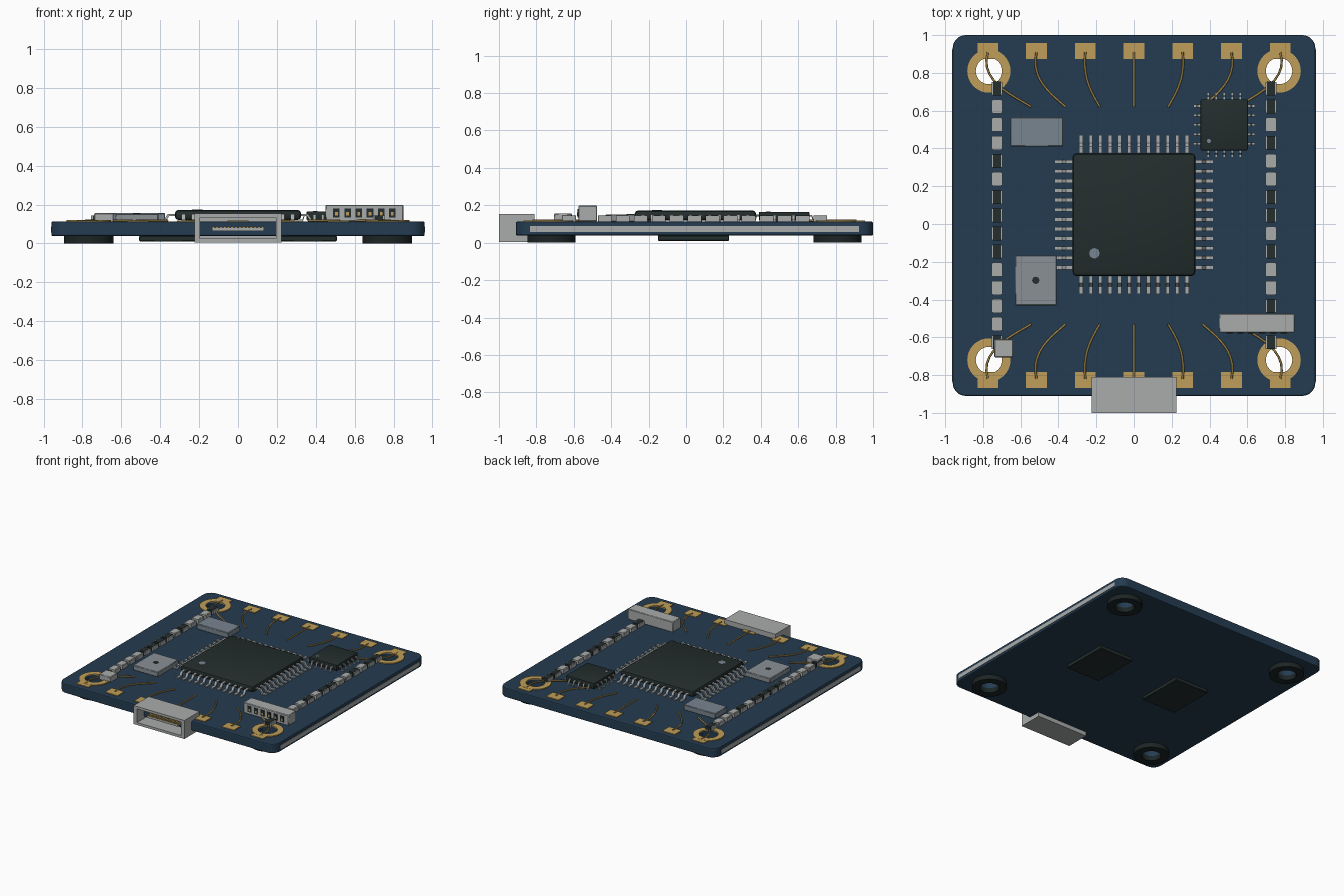
import bpy, bmesh, math
from mathutils import Matrix, Vector

cube = bpy.data.objects.get("Cube")
if cube:
    bpy.data.objects.remove(cube, do_unlink=True)


def material(name, r, g, b):
    m = bpy.data.materials.new(name)
    m.use_nodes = True
    m.diffuse_color = (r, g, b, 1)
    m.node_tree.nodes["Principled BSDF"].inputs["Base Color"].default_value = (r, g, b, 1)
    return m


NAVY = material("navy board", 0.018, 0.046, 0.083)
GOLD = material("gold", 0.52, 0.34, 0.10)
BRONZE = material("trace bronze", 0.38, 0.25, 0.07)
SILVER = material("light grey metal", 0.40, 0.41, 0.41)
SLATE = material("slate grey", 0.19, 0.235, 0.275)
STEEL = material("mid grey steel", 0.25, 0.28, 0.30)
BLACK = material("chip black", 0.017, 0.026, 0.026)
RUBBER = material("rubber black", 0.012, 0.018, 0.018)

CY = 0.045                 # middle of the board in y
BOTTOM, TOP = 0.038, 0.113
HOLES = [(sx * 0.768, CY + sy * 0.765) for sx in (-1, 1) for sy in (-1, 1)]


def make(name, bm, *mats, smooth=False):
    bmesh.ops.recalc_face_normals(bm, faces=bm.faces)
    me = bpy.data.meshes.new(name)
    bm.to_mesh(me)
    bm.free()
    for m in mats:
        me.materials.append(m)
    ob = bpy.data.objects.new(name, me)
    bpy.context.collection.objects.link(ob)
    if smooth:
        bpy.ops.object.select_all(action='DESELECT')
        ob.select_set(True)
        bpy.context.view_layer.objects.active = ob
        bpy.ops.object.shade_smooth_by_angle(angle=math.radians(40))
    return ob


def add_box(bm, centre, size, mat=0):
    mtx = Matrix.Translation(centre) @ Matrix.Diagonal((*size, 1))
    verts = bmesh.ops.create_cube(bm, size=1, matrix=mtx)["verts"]
    for f in {f for v in verts for f in v.link_faces}:
        f.material_index = mat


def box(name, centre, size, mat, bevel=0.0, segments=2):
    bm = bmesh.new()
    add_box(bm, centre, size)
    if bevel:
        bmesh.ops.bevel(bm, geom=bm.edges[:], offset=bevel, segments=segments,
                        profile=0.5, affect='EDGES')
    return make(name, bm, mat, smooth=bevel > 0)


def add_prism(bm, points, offset):
    """Extrude a closed outline of 3D points along an offset."""
    face = bm.faces.new([bm.verts.new(p) for p in points])
    ext = bmesh.ops.extrude_face_region(bm, geom=[face], use_keep_orig=True)["geom"]
    bmesh.ops.translate(bm, vec=offset, verts=[e for e in ext if isinstance(e, bmesh.types.BMVert)])


def ring(name, x, y, z0, z1, inner, outer, mat, n=40):
    bm = bmesh.new()
    loops = []
    for r, z in ((inner, z0), (outer, z0), (outer, z1), (inner, z1)):
        loops.append([bm.verts.new((x + r * math.cos(math.tau * i / n),
                                    y + r * math.sin(math.tau * i / n), z)) for i in range(n)])
    for a, b in zip(loops, loops[1:] + loops[:1]):
        for i in range(n):
            j = (i + 1) % n
            bm.faces.new((a[i], a[j], b[j], b[i]))
    return make(name, bm, mat, smooth=True)


def disc(name, x, y, z, r, mat, height=0.004):
    bm = bmesh.new()
    bmesh.ops.create_cone(bm, cap_ends=True, segments=24, radius1=r, radius2=r, depth=height,
                          matrix=Matrix.Translation((x, y, z)))
    return make(name, bm, mat, smooth=True)


# Board: rounded slab with softened rims and four drilled holes
bm = bmesh.new()
outline = []
for k, (sx, sy) in enumerate(((1, 1), (-1, 1), (-1, -1), (1, -1))):
    for s in range(9):
        a = math.pi / 2 * (k + s / 8)
        outline.append((sx * 0.89 + 0.07 * math.cos(a), CY + sy * 0.885 + 0.07 * math.sin(a), BOTTOM))
add_prism(bm, outline, (0, 0, TOP - BOTTOM))
bmesh.ops.recalc_face_normals(bm, faces=bm.faces)
rims = [e for e in bm.edges if abs(e.verts[0].co.z - e.verts[1].co.z) < 1e-5]
bmesh.ops.bevel(bm, geom=rims, offset=0.008, segments=2, profile=0.5, affect='EDGES')
board = make("board", bm, NAVY)
bm = bmesh.new()
for x, y in HOLES:
    bmesh.ops.create_cone(bm, cap_ends=True, segments=40, radius1=0.07, radius2=0.07, depth=0.4,
                          matrix=Matrix.Translation((x, y, 0.08)))
cutter = make("hole_cutter", bm, NAVY)
cutter.hide_render = True
mod = board.modifiers.new("holes", 'BOOLEAN')
mod.operation, mod.solver, mod.object = 'DIFFERENCE', 'EXACT', cutter
bpy.context.view_layer.update()
drilled = bpy.data.meshes.new_from_object(board.evaluated_get(bpy.context.evaluated_depsgraph_get()))
board.modifiers.clear()
board.data = drilled
bpy.data.objects.remove(cutter, do_unlink=True)

# Light strips along both sides
for side, sx in (("left", 1), ("right", -1)):
    box(f"{side}_edge_strip", (sx * 0.96, CY, 0.072), (0.006, 1.76, 0.032), SILVER)

# Mounting rings above, rubber grommets below
for i, (x, y) in enumerate(HOLES):
    ring(f"mounting_ring_{i}", x, y, TOP - 0.002, TOP + 0.007, 0.07, 0.115, GOLD)
    ring(f"grommet_{i}", x, y, 0, BOTTOM + 0.001, 0.07, 0.128, RUBBER)

# Edge pads and the curved traces running inward from them
pads = bmesh.new()
curve = bpy.data.curves.new("traces", 'CURVE')
curve.dimensions = '3D'
curve.bevel_depth, curve.bevel_resolution, curve.resolution_u = 0.006, 1, 10
curve.use_fill_caps = True
curve.materials.append(BRONZE)
for sy in (-1, 1):
    for i in range(-3, 4):
        x, z = i * 0.258, TOP + 0.006
        add_box(pads, (x, CY + sy * 0.87, TOP + 0.002), (0.11, 0.085, 0.008))
        start, end = Vector((x, CY + sy * 0.865, z)), Vector((i * 0.181, CY + sy * 0.575, z))
        sp = curve.splines.new('BEZIER')
        sp.bezier_points.add(1)
        bend = Vector((x * 1.06, CY + sy * 0.72, z))
        arrive = end + Vector((i * 0.04, sy * 0.07, 0))
        for p, co, right, left in ((sp.bezier_points[0], start, bend, start * 2 - bend),
                                   (sp.bezier_points[1], end, end * 2 - arrive, arrive)):
            p.handle_left_type = p.handle_right_type = 'FREE'
            p.co, p.handle_right, p.handle_left = co, right, left
make("edge_pads", pads, GOLD)
bpy.context.collection.objects.link(bpy.data.objects.new("traces", curve))


# Chips with bent legs on four sides
def legged_chip(name, x, y, hx, hy, z0, z1, count, span_x, span_y, reach, width, bevel):
    box(name + "_body", (x, y, (z0 + z1) / 2), (2 * hx, 2 * hy, z1 - z0), BLACK, bevel)
    bm = bmesh.new()
    hi, lo, t = z0 + 0.022, TOP + 0.001, 0.009
    profile = [(-0.01, hi), (reach * 0.3, hi), (reach * 0.5, lo), (reach, lo),
               (reach, lo + t), (reach * 0.58, lo + t), (reach * 0.38, hi + t), (-0.01, hi + t)]
    for k in range(4):
        out = Vector(((1, 0, 0), (0, 1, 0), (-1, 0, 0), (0, -1, 0))[k])
        along = Vector((-out.y, out.x, 0))
        half, span = (hx, span_y) if k % 2 == 0 else (hy, span_x)
        for i in range(count):
            base = Vector((x, y, 0)) + out * half + along * (span * (i / (count - 1) - 0.5) - width / 2)
            add_prism(bm, [base + out * u + Vector((0, 0, z)) for u, z in profile], along * width)
    make(name + "_legs", bm, SILVER)


legged_chip("main_chip", 0, 0.05, 0.325, 0.325, 0.12, 0.173, 12, 0.56, 0.56, 0.095, 0.02, 0.02)
legged_chip("small_chip", 0.478, 0.525, 0.125, 0.135, 0.118, 0.165, 5, 0.17, 0.2, 0.037, 0.014, 0.006)
disc("main_chip_dot", -0.21, -0.155, 0.173, 0.027, SLATE)
disc("small_chip_dot", 0.397, 0.44, 0.165, 0.011, SLATE)

# Plain components on the top
box("crystal", (-0.515, 0.488, 0.134), (0.28, 0.155, 0.044), SLATE, 0.004, 1)
box("sensor", (-0.52, -0.298, 0.132), (0.22, 0.265, 0.04), STEEL, 0.004, 1)
disc("sensor_port", -0.52, -0.298, 0.152, 0.019, BLACK)
box("corner_block", (-0.69, -0.658, 0.133), (0.1, 0.095, 0.046), SILVER, 0.004, 1)

# Rows of small parts: D is dark, L is light, all with metal ends
for side, x, pattern in (("right", -0.725, "DLLLDLDDDDLLLLD"), ("left", 0.725, "DDLDLLDDLDLLDDD")):
    bm = bmesh.new()
    for i, kind in enumerate(pattern):
        y = 0.718 - i * 0.096
        add_box(bm, (x, y, 0.128), (0.044, 0.074, 0.034), int(kind == "D"))
        for s in (-1, 1):
            add_box(bm, (x + s * 0.025, y, 0.127), (0.01, 0.07, 0.032), 0)
    make(f"{side}_part_row", bm, SILVER, BLACK)

# Six-way socket
box("socket_body", (0.65, -0.525, 0.156), (0.4, 0.1, 0.084), SILVER, 0.004, 1)
bm = bmesh.new()
for i in range(6):
    x = 0.65 + (i - 2.5) * 0.0575
    add_box(bm, (x, -0.576, 0.157), (0.034, 0.006, 0.046), 0)
    add_box(bm, (x, -0.578, 0.152), (0.014, 0.008, 0.018), 1)
make("socket_openings", bm, BLACK, GOLD)

# Front port: open shell, tongue and contacts
bm = bmesh.new()
for s in (-1, 1):
    add_box(bm, (s * 0.21, -0.905, 0.079), (0.03, 0.19, 0.148))
    add_box(bm, (0, -0.905, 0.079 + s * 0.064), (0.39, 0.19, 0.02))
add_box(bm, (0, -0.82, 0.079), (0.39, 0.02, 0.108))
make("port_shell", bm, SILVER)
box("port_tongue", (0, -0.93, 0.073), (0.27, 0.06, 0.016), SILVER)
bm = bmesh.new()
for i in range(14):
    add_box(bm, ((i - 6.5) * 0.0195, -0.935, 0.083), (0.011, 0.056, 0.008))
make("port_contacts", bm, GOLD)

# Chips on the underside
for side, sx in (("left", 1), ("right", -1)):
    box(f"{side}_underside_chip", (sx * 0.358, 0.04, 0.025), (0.3, 0.38, 0.03), BLACK, 0.004, 1)
